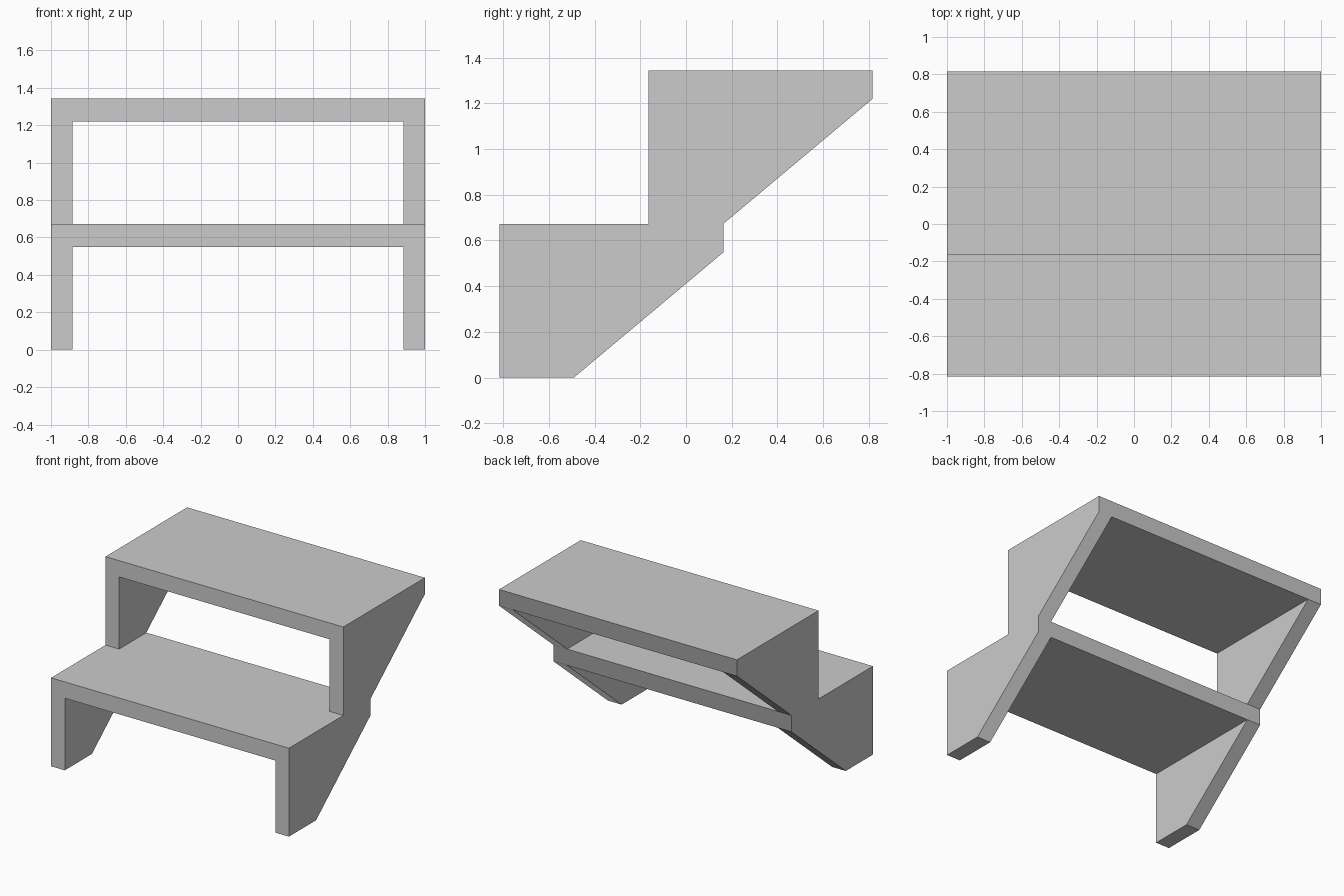
import bpy, bmesh, math
from mathutils import Vector

if "Cube" in bpy.data.objects:
    bpy.data.objects.remove(bpy.data.objects["Cube"])

RISE, RUN = 0.672, 0.653         # offset from one step to the next
TREAD_Z = 0.548                  # underside of the tread
DEPTH, FOOT = 0.98, 0.326        # tread depth, depth of the leg at its base
Y0 = -0.8165                     # front of the lowest step
INNER = 0.885                    # inner face of the side panels


def make_step(name, y, z):
    bm = bmesh.new()
    # front section: left leg, tread, right leg
    pts = [(-1, 0), (-INNER, 0), (-INNER, TREAD_Z), (INNER, TREAD_Z),
           (INNER, 0), (1, 0), (1, TREAD_Z), (1, RISE), (-1, RISE), (-1, TREAD_Z)]
    v = [bm.verts.new((px, 0, pz)) for px, pz in pts]
    for loop in [(0, 1, 2, 9), (9, 2, 3, 6, 7, 8), (3, 4, 5, 6)]:
        bm.faces.new([v[i] for i in loop])
    # extrude to full depth, then pull the leg bottoms forward for the slanted back
    ext = bmesh.ops.extrude_face_region(bm, geom=bm.faces[:])
    for e in ext["geom"]:
        if isinstance(e, bmesh.types.BMVert):
            e.co.y = FOOT if e.co.z < 0.01 else DEPTH
    bmesh.ops.dissolve_limit(bm, angle_limit=math.radians(1),
                             verts=bm.verts[:], edges=bm.edges[:])
    bmesh.ops.recalc_face_normals(bm, faces=bm.faces[:])
    bmesh.ops.translate(bm, verts=bm.verts[:], vec=Vector((0, y, z)))
    mesh = bpy.data.meshes.new(name)
    bm.to_mesh(mesh)
    bm.free()
    bpy.context.collection.objects.link(bpy.data.objects.new(name, mesh))


# two identical steps, the upper one resting on the back of the lower
for i, name in enumerate(("lower_step", "upper_step")):
    make_step(name, Y0 + i * RUN, i * RISE)
